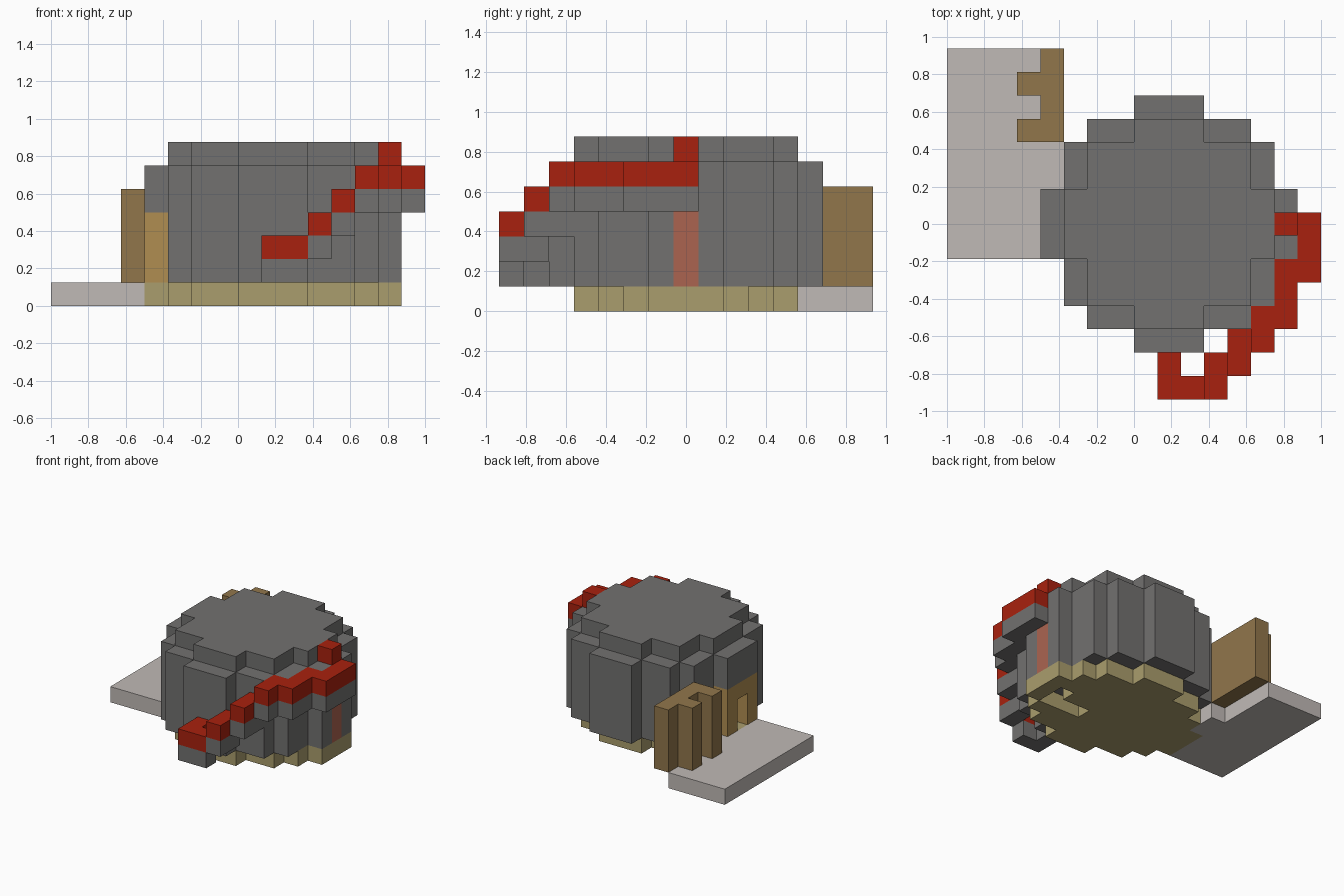
import bpy
import bmesh
from mathutils import Vector

old = bpy.data.objects.get("Cube")
if old:
    bpy.data.objects.remove(old, do_unlink=True)

U = 0.125                                   # edge of one block
ORIGIN = Vector((-1.0, -7.5 * U, 0.0))      # corner of the block grid


def material(name, code):
    def lin(c):
        return c / 12.92 if c <= 0.04045 else ((c + 0.055) / 1.055) ** 2.4
    rgba = tuple(lin(int(code[n:n + 2], 16) / 255) for n in (0, 2, 4)) + (1.0,)
    m = bpy.data.materials.new(name)
    m.use_nodes = True
    m.diffuse_color = rgba
    m.node_tree.nodes["Principled BSDF"].inputs["Base Color"].default_value = rgba
    return m


GREY = material("stone grey", "727170")
RED = material("roof red", "A9210E")
SLAB = material("pale paving", "C0BAB6")
TIMBER = material("brown timber", "91764B")
GOLD = material("golden timber", "B08D51")
SAND = material("sand floor", "AA9D6D")
RUST = material("rust door", "AB6450")


def box(xs, ys, zs):
    """Set of grid cells in inclusive ranges."""
    return {(x, y, z) for x in range(xs[0], xs[1] + 1)
            for y in range(ys[0], ys[1] + 1) for z in range(zs[0], zs[1] + 1)}


def disc(widths, zs):
    """Stepped round plan centred on the hall; widths are (half x, half y)."""
    cells = set()
    for hx, hy in widths:
        cells |= box((9 - hx, 9 + hx), (7 - hy, 7 + hy), zs)
    return cells


def build(name, cells, mat):
    """Skin the outside of a set of cells and merge flat areas."""
    bm = bmesh.new()
    for cell in cells:
        for axis in range(3):
            for side in (0, 1):
                near = list(cell)
                near[axis] += 2 * side - 1
                if tuple(near) in cells:
                    continue
                b, c = (axis + 1) % 3, (axis + 2) % 3
                ring = []
                for db, dc in ((0, 0), (1, 0), (1, 1), (0, 1)):
                    p = Vector(cell)
                    p[axis] += side
                    p[b] += db
                    p[c] += dc
                    ring.append(bm.verts.new(ORIGIN + p * U))
                bm.faces.new(ring if side else ring[::-1])
    bmesh.ops.remove_doubles(bm, verts=bm.verts, dist=0.001)
    bmesh.ops.dissolve_limit(bm, angle_limit=0.01, verts=bm.verts, edges=bm.edges)
    mesh = bpy.data.meshes.new(name)
    bm.to_mesh(mesh)
    bm.free()
    mesh.materials.append(mat)
    ob = bpy.data.objects.new(name, mesh)
    bpy.context.collection.objects.link(ob)


# Doors and openings set into the hall
side_door = box((14, 14), (7, 7), (1, 3))
porch = box((4, 4), (6, 8), (1, 3))
doorway = box((4, 4), (7, 7), (1, 2))
floor_peg = box((11, 11), (6, 6), (1, 1))
floor_slot = box((11, 13), (6, 6), (0, 0)) | box((13, 13), (7, 7), (0, 0))

# Round hall, its smaller roof and its floor
wall = disc([(5, 1), (4, 3), (3, 4), (1, 5)], (1, 5))
roof = disc([(4, 1), (3, 3), (1, 4)], (6, 6))
build("hall", (wall | roof) - side_door - porch - floor_peg, GREY)
build("floor", disc([(5, 1), (4, 2), (3, 3), (1, 4)], (0, 0)) - floor_slot, SAND)
build("side_door", side_door, RUST)
build("floor_peg", floor_peg, RUST)
build("porch", porch - doorway, GOLD)

# Climbing stair: red treads, each on a grey block
treads = (box((9, 9), (0, 1), (2, 2)) | box((10, 10), (0, 0), (2, 2))
          | box((11, 11), (0, 1), (3, 3)) | box((12, 12), (1, 2), (4, 4))
          | box((13, 13), (2, 3), (5, 5)) | box((14, 14), (3, 5), (5, 5))
          | box((15, 15), (5, 7), (5, 5)) | box((14, 14), (7, 7), (6, 6)))
supports = {(x, y, z - 1) for x, y, z in treads} - wall
build("stair_treads", treads, RED)
build("stair_supports", supports, GREY)

# Paved yard with a timber screen
build("yard", box((0, 3), (6, 14), (0, 0)) | box((4, 4), (9, 10), (0, 0)), SLAB)
screen = box((4, 4), (11, 14), (1, 4))
for y in (11, 13):
    screen |= box((3, 3), (y, y), (1, 4))
build("timber_screen", screen, TIMBER)
